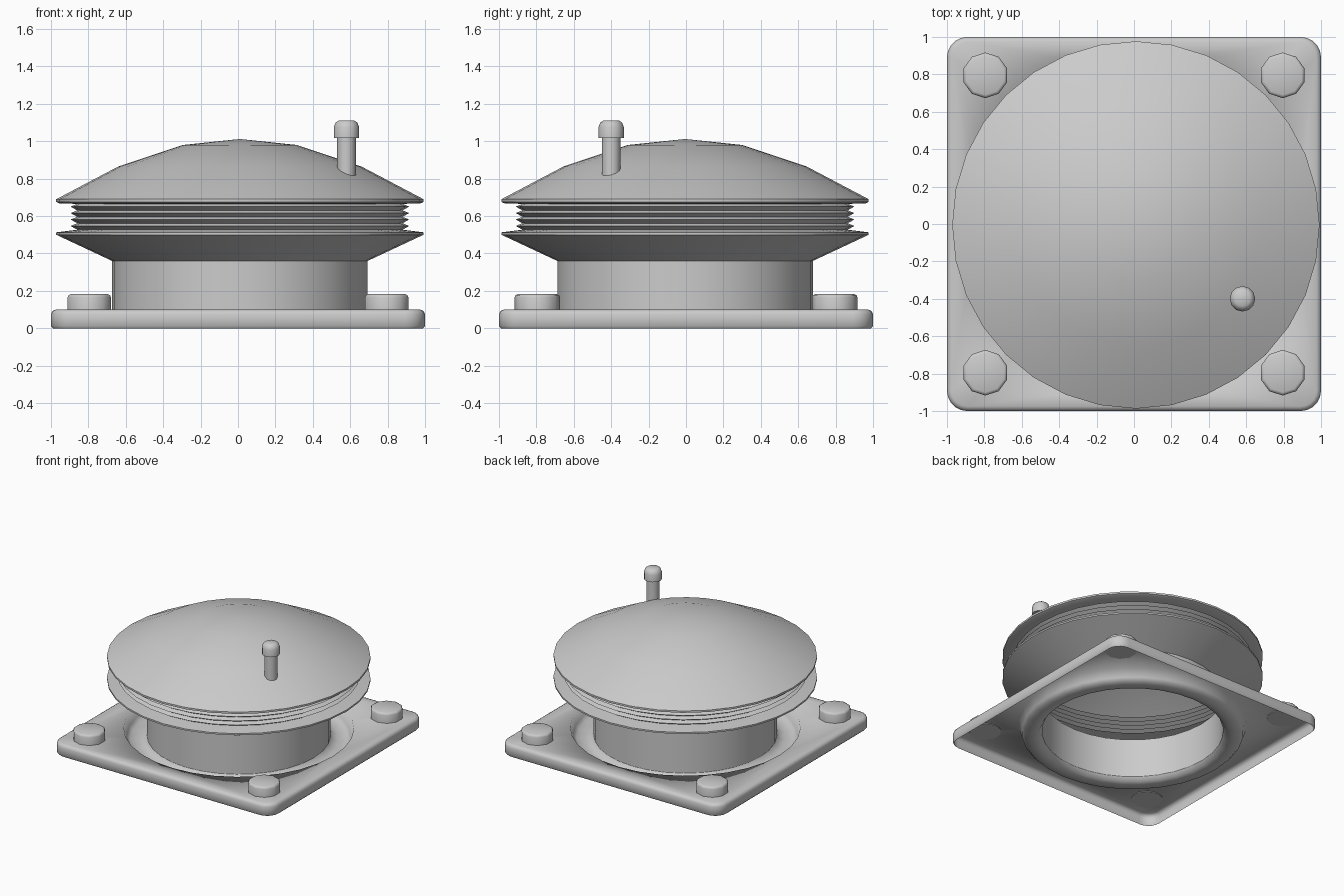
import bpy, bmesh
from math import sin, cos, pi, radians

if "Cube" in bpy.data.objects:
    bpy.data.objects.remove(bpy.data.objects["Cube"])

CX, CY = 0.01, -0.005   # axis of the round body
SEG = 32


def finish(bm, name, angle=40):
    """Turn a bmesh into a smooth-by-angle object with outward normals."""
    bmesh.ops.remove_doubles(bm, verts=bm.verts[:], dist=1e-5)
    bmesh.ops.recalc_face_normals(bm, faces=bm.faces[:])
    top = max(bm.faces, key=lambda f: f.calc_center_median().z)
    if top.normal.z < 0:
        bmesh.ops.reverse_faces(bm, faces=bm.faces[:])
    me = bpy.data.meshes.new(name)
    bm.to_mesh(me)
    bm.free()
    ob = bpy.data.objects.new(name, me)
    bpy.context.collection.objects.link(ob)
    bpy.ops.object.select_all(action='DESELECT')
    ob.select_set(True)
    bpy.context.view_layer.objects.active = ob
    bpy.ops.object.shade_smooth_by_angle(angle=radians(angle))
    return ob


def loop(bm, pts):
    return [bm.verts.new(p) for p in pts]


def skin(bm, loops):
    for a, b in zip(loops, loops[1:]):
        n = len(a)
        for i in range(n):
            j = (i + 1) % n
            bm.faces.new((a[i], a[j], b[j], b[i]))


def ring(bm, r, z, x=CX, y=CY, n=SEG):
    return loop(bm, [(x + r * sin(2 * pi * i / n), y + r * cos(2 * pi * i / n), z)
                     for i in range(n)])


def lathe(name, profile, x=CX, y=CY, n=SEG, cap_bottom=False, tip=None, angle=40):
    bm = bmesh.new()
    loops = [ring(bm, r, z, x, y, n) for r, z in profile]
    skin(bm, loops)
    if tip is not None:
        t = bm.verts.new((x, y, tip))
        last = loops[-1]
        for i in range(n):
            bm.faces.new((last[i], last[(i + 1) % n], t))
    else:
        bm.faces.new(loops[-1])
    if cap_bottom:
        bm.faces.new(loops[0])
    return finish(bm, name, angle)


def rounded_square(bm, inset, z, corner=0.11, steps=5):
    c, r, pts = 1 - corner, corner - inset, []
    for k in range(4):
        for s in range(steps + 1):
            a = pi / 2 * (k + s / steps)
            sx, sy = ((1, 1), (-1, 1), (-1, -1), (1, -1))[k]
            pts.append((sx * c + r * cos(a), sy * c + r * sin(a), z))
    return loop(bm, pts)


# Base plate: open underneath, with a recessed round groove around the neck
bm = bmesh.new()
walls = [rounded_square(bm, i, z) for i, z in
         ((0.01, 0.0), (0.0, 0.012), (0.0, 0.075), (0.008, 0.092), (0.025, 0.1))]
skin(bm, walls)
groove = [ring(bm, r, z) for r, z in
          ((0.857, 0.1), (0.835, 0.03), (0.81, 0.004), (0.75, 0.0),
           (0.705, 0.008), (0.683, 0.04))]
skin(bm, groove)
edges = []
for lp in (walls[-1], groove[0]):
    edges += [bm.edges.get((lp[i], lp[(i + 1) % len(lp)])) for i in range(len(lp))]
bmesh.ops.triangle_fill(bm, edges=edges, use_beauty=True, normal=(0, 0, 1))
finish(bm, "base_plate", 85)

# Body: neck, lower flare, bellows and domed lid in one hollow profile
profile = [(0.683, 0.04), (0.683, 0.36), (0.982, 0.5), (0.982, 0.513), (0.87, 0.527)]
for k in range(4):
    z = 0.527 + 0.0345 * k
    profile += [(0.905, z + 0.02), (0.87, z + 0.0345)]
profile += [(0.965, 0.668), (0.982, 0.675), (0.982, 0.69), (0.65, 0.865), (0.305, 0.98)]
lathe("domed_body", profile, tip=1.012, angle=35)

# Corner bolts
for sx in (-1, 1):
    for sy in (-1, 1):
        lathe("corner_bolt", [(0.122, 0.095), (0.122, 0.165), (0.117, 0.177), (0.105, 0.182)],
              sx * 0.795, sy * 0.795, n=10, cap_bottom=True, angle=50)

# Valve pin on the lid
lathe("valve_stem", [(0.05, 0.79), (0.05, 1.03)], 0.58, -0.4, n=12, cap_bottom=True)
lathe("valve_cap", [(0.068, 1.018), (0.068, 1.075), (0.058, 1.1), (0.04, 1.112)],
      0.58, -0.4, n=12, cap_bottom=True, angle=50)
